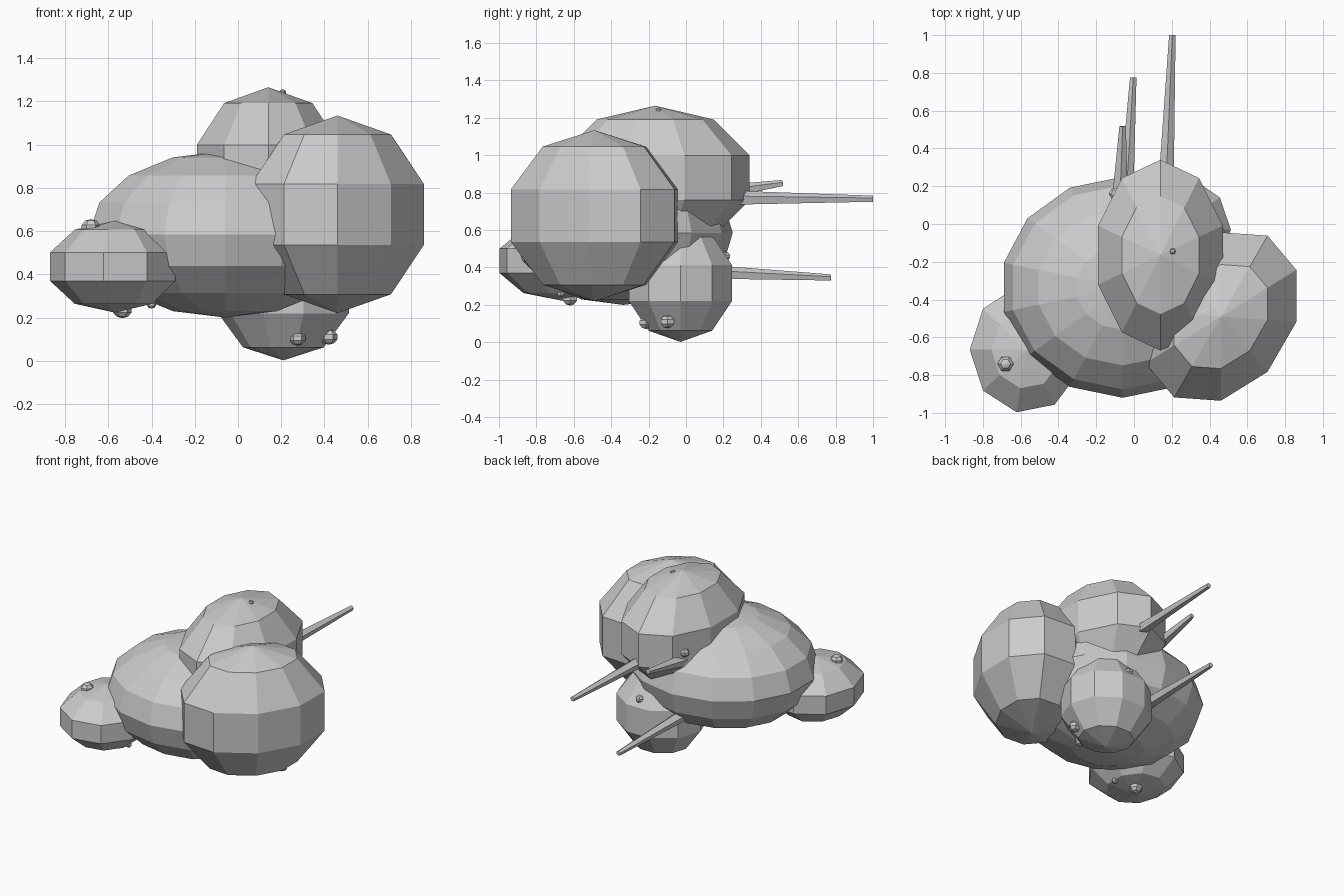
import bpy, bmesh, math
from mathutils import Vector

if "Cube" in bpy.data.objects:
    bpy.data.objects.remove(bpy.data.objects["Cube"])


def finish(bm, name):
    bmesh.ops.recalc_face_normals(bm, faces=bm.faces)
    me = bpy.data.meshes.new(name)
    bm.to_mesh(me)
    bm.free()
    ob = bpy.data.objects.new(name, me)
    bpy.context.collection.objects.link(ob)
    return ob


def blob(name, centre, u, v, height, sides, rings):
    """Faceted ellipsoid; u and v are the horizontal axes of each ring."""
    bm = bmesh.new()
    c, u, v = Vector(centre), Vector((*u, 0)), Vector((*v, 0))
    up = Vector((0, 0, height))
    top, bottom = bm.verts.new(c + up), bm.verts.new(c - up)
    loops = []
    for i in range(1, rings):
        t = math.pi * i / rings
        loops.append([bm.verts.new(
            c + up * math.cos(t) + math.sin(t) *
            (u * math.cos(math.tau * k / sides) + v * math.sin(math.tau * k / sides)))
            for k in range(sides)])
    for k in range(sides):
        n = (k + 1) % sides
        bm.faces.new((top, loops[0][k], loops[0][n]))
        bm.faces.new((bottom, loops[-1][n], loops[-1][k]))
        for a, b in zip(loops, loops[1:]):
            bm.faces.new((a[k], b[k], b[n], a[n]))
    return finish(bm, name)


def spike(name, base, tip, r1, r2, sides=5):
    """Tapered bar with a blunt tip."""
    base, tip = Vector(base), Vector(tip)
    d = tip - base
    bm = bmesh.new()
    bmesh.ops.create_cone(bm, cap_ends=True, segments=sides, radius1=r1,
                          radius2=r2, depth=d.length)
    m = d.to_track_quat('Z', 'Y').to_matrix().to_4x4()
    m.translation = (base + tip) / 2
    bm.transform(m)
    return finish(bm, name)


# Main lumps
blob("main_lump", (-0.06, -0.335, 0.585), (0, -0.585), (0.645, 0), 0.385, 14, 8)
blob("right_lump", (0.46, -0.49, 0.677), (0.42, -0.03), (0.137, 0.483), 0.457, 10, 5)
blob("top_lump", (0.14, -0.165, 0.88), (0, 0.531), (0.365, 0), 0.385, 10, 5)
blob("left_lump", (-0.57, -0.665, 0.435), (-0.315, 0), (0, -0.354), 0.212, 9, 5)
blob("bottom_lump", (0.21, -0.03, 0.317), (0.318, 0), (0, 0.304), 0.315, 10, 5)

# Rear spikes
spike("upper_spike", (0.165, 0.1, 0.77), (0.203, 1.0, 0.766), 0.046, 0.018)
spike("lower_spike", (-0.045, 0.08, 0.375), (-0.004, 0.775, 0.345), 0.042, 0.018)
spike("short_spike", (-0.075, 0.12, 0.79), (-0.06, 0.517, 0.85), 0.045, 0.018)

# Small surface knobs
knobs = [
    (-0.68, -0.74, 0.617, 0.045), (-0.535, -0.62, 0.235, 0.045),
    (-0.40, -0.67, 0.26, 0.022), (0.275, -0.215, 0.105, 0.04),
    (0.42, -0.10, 0.11, 0.042), (0.205, -0.145, 1.24, 0.018),
    (0.22, 0.21, 0.46, 0.03), (-0.10, 0.16, 0.86, 0.035),
]
for i, (x, y, z, r) in enumerate(knobs):
    blob(f"knob_{i + 1}", (x, y, z), (r, 0), (0, r), r * 0.85, 6, 5)
